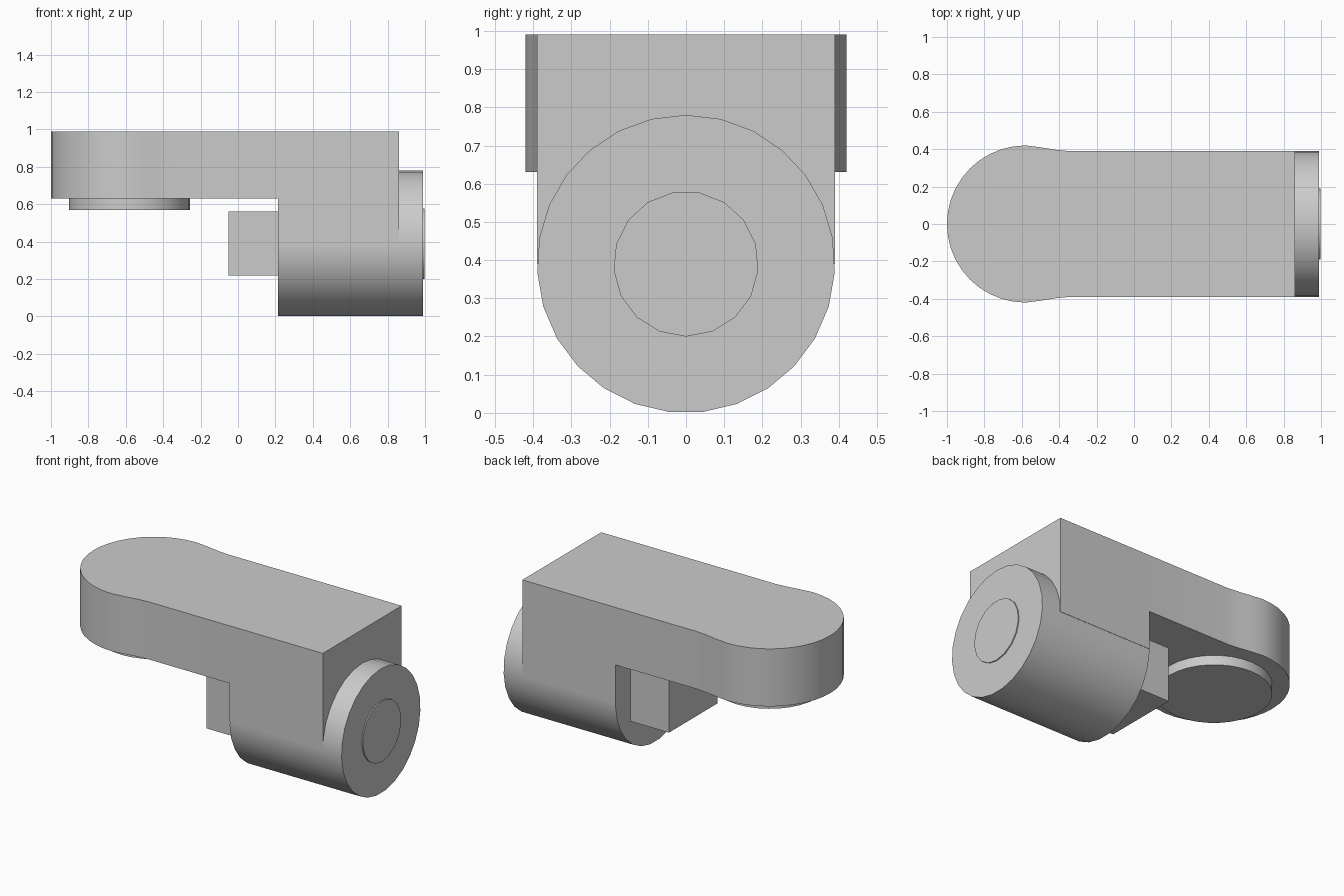
import bpy, bmesh
from math import sin, cos, pi, radians
from mathutils import Matrix, Vector

cube = bpy.data.objects.get("Cube")
if cube:
    bpy.data.objects.remove(cube, do_unlink=True)

# One plain grey material
grey = bpy.data.materials.new("plain grey")
grey.use_nodes = True
colour = (0.6, 0.6, 0.6, 1)
grey.diffuse_color = colour
grey.node_tree.nodes["Principled BSDF"].inputs["Base Color"].default_value = colour

HALF = 0.39        # half width of the arm, also the barrel radius
STEP_X = 0.215     # where the arm drops down to the barrel
END_X = 0.86       # end of the arm
SLAB_LOW, SLAB_TOP = 0.63, 0.99


def finish(name, bm):
    bmesh.ops.recalc_face_normals(bm, faces=bm.faces)
    mesh = bpy.data.meshes.new(name)
    bm.to_mesh(mesh)
    bm.free()
    mesh.materials.append(grey)
    obj = bpy.data.objects.new(name, mesh)
    bpy.context.collection.objects.link(obj)
    bpy.ops.object.select_all(action='DESELECT')
    obj.select_set(True)
    bpy.context.view_layer.objects.active = obj
    bpy.ops.object.shade_smooth_by_angle(angle=radians(35))
    return obj


def extrude(bm, faces, dz):
    grown = bmesh.ops.extrude_face_region(bm, geom=faces)["geom"]
    verts = [v for v in grown if isinstance(v, bmesh.types.BMVert)]
    bmesh.ops.translate(bm, verts=verts, vec=(0, 0, dz))


def disc(name, axis, start, end, radius, sides, centre, turn=0):
    """Closed cylinder along x or z, first corner at the given turn."""
    bm = bmesh.new()
    ring = []
    for i in range(sides):
        a = turn + 2 * pi * i / sides
        u, v = radius * sin(a), radius * cos(a)
        p = (start, u, centre + v) if axis == 'x' else (centre + v, u, start)
        ring.append(bm.verts.new(p))
    base = bm.faces.new(ring)
    grown = bmesh.ops.extrude_face_region(bm, geom=[base], use_keep_orig=True)["geom"]
    verts = [v for v in grown if isinstance(v, bmesh.types.BMVert)]
    shift = Vector((end - start, 0, 0) if axis == 'x' else (0, 0, end - start))
    bmesh.ops.translate(bm, verts=verts, vec=shift)
    return finish(name, bm)


# Arm: rounded head blending into a straight slab, with a block dropping to the barrel
HEAD_X, HEAD_R = -0.58, 0.42
side = [(STEP_X, HALF), (-0.35, HALF), (-0.42, 0.397), (-0.5, 0.41)]
arc = [(HEAD_X + HEAD_R * cos(a), HEAD_R * sin(a))
       for a in (pi / 2 + pi * i / 20 for i in range(21))]
outline = side + arc + [(x, -y) for x, y in reversed(side)]

bm = bmesh.new()
head = [bm.verts.new((x, y, SLAB_LOW)) for x, y in outline]
corners = [bm.verts.new((END_X, y, SLAB_LOW)) for y in (-HALF, HALF)]
head_face = bm.faces.new(head)
block_face = bm.faces.new([head[0], head[-1]] + corners)
extrude(bm, [head_face, block_face], SLAB_TOP - SLAB_LOW)
low = [f for f in bm.faces
       if all(abs(v.co.z - SLAB_LOW) < 1e-4 for v in f.verts)
       and f.calc_center_median().x > STEP_X]
extrude(bm, low, HALF - SLAB_LOW)
finish("arm", bm)

# Barrel with a thin cap plate, and the pad under the head
disc("barrel", 'x', STEP_X, 0.99, HALF, 27, HALF)
disc("barrel_cap", 'x', 0.985, 0.997, 0.19, 17, HALF, pi)
disc("head_pad", 'z', 0.57, SLAB_LOW + 0.01, 0.323, 32, HEAD_X)

# Square peg sticking out of the barrel
bm = bmesh.new()
bmesh.ops.create_cube(bm, size=1, matrix=Matrix.Translation((0.1, 0, 0.39))
                      @ Matrix.Diagonal((0.3, 0.48, 0.34, 1)))
finish("square_peg", bm)
